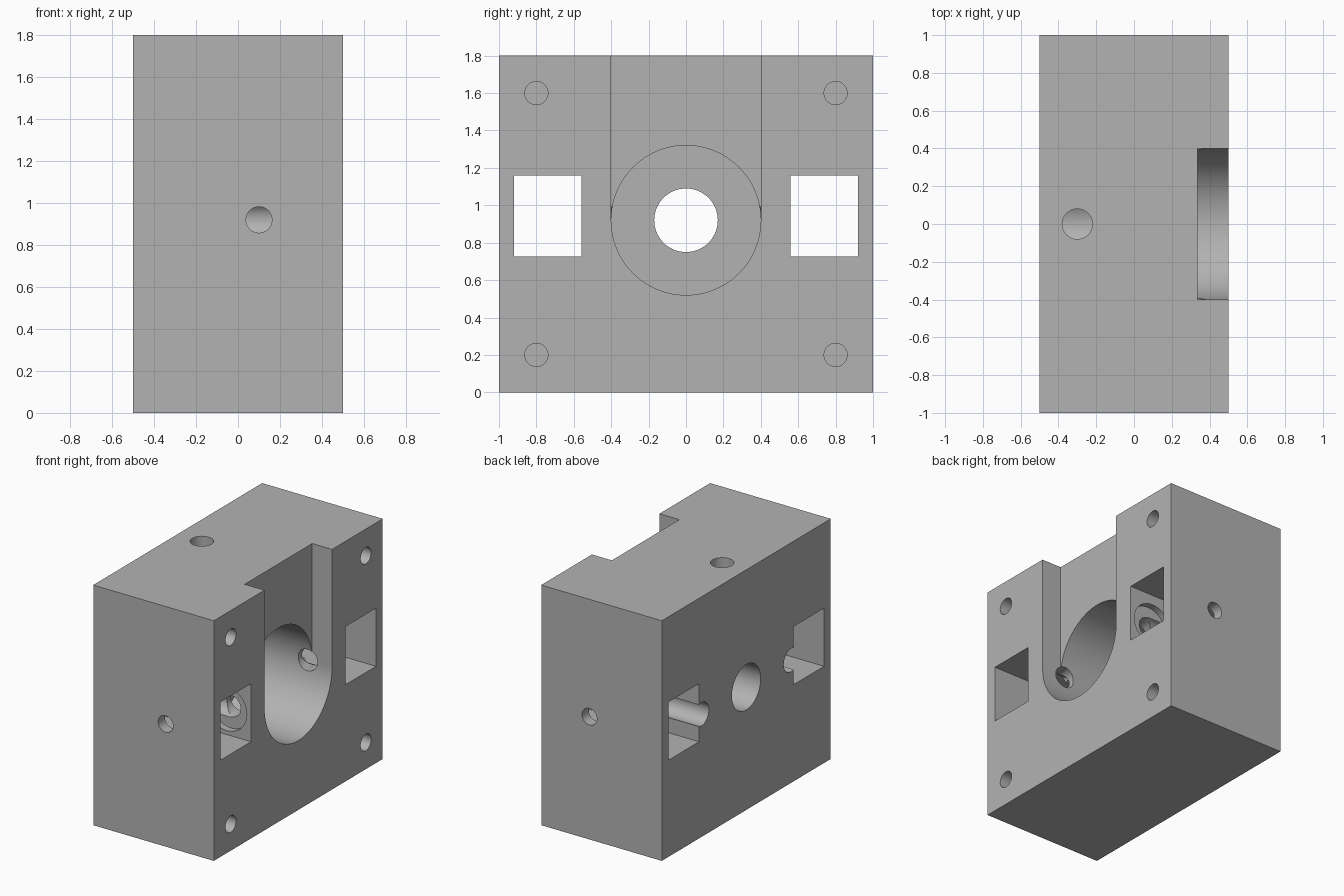
import bpy
from math import pi, radians

default = bpy.data.objects.get("Cube")
if default:
    bpy.data.objects.remove(default)

AXIS_Z = 0.92  # height of the main bore axis
ROT = {"X": (0, pi / 2, 0), "Y": (pi / 2, 0, 0), "Z": (0, 0, 0)}

grey = bpy.data.materials.new("plain grey")
grey.use_nodes = True
colour = (0.45, 0.45, 0.45, 1)
grey.diffuse_color = colour
grey.node_tree.nodes["Principled BSDF"].inputs["Base Color"].default_value = colour


def box(name, x, y, z):
    """Box from three (low, high) ranges."""
    ranges = (x, y, z)
    bpy.ops.mesh.primitive_cube_add(size=1, location=[(a + b) / 2 for a, b in ranges])
    ob = bpy.context.object
    ob.name = name
    ob.scale = [b - a for a, b in ranges]
    bpy.ops.object.transform_apply(location=False, rotation=False, scale=True)
    return ob


def rod(name, axis, radius, span, centre, sides=48):
    """Cylinder along an axis, between the two ends of span."""
    i = "XYZ".index(axis)
    loc = list(centre)
    loc[i] = sum(span) / 2
    bpy.ops.mesh.primitive_cylinder_add(vertices=sides, radius=radius, depth=span[1] - span[0],
                                        location=loc, rotation=ROT[axis])
    ob = bpy.context.object
    ob.name = name
    return ob


def cut(target, cutter):
    mod = target.modifiers.new(cutter.name, "BOOLEAN")
    mod.operation = "DIFFERENCE"
    mod.solver = "EXACT"
    mod.object = cutter
    cutter.hide_render = True
    bpy.context.view_layer.objects.active = target
    bpy.ops.object.modifier_apply(modifier=mod.name)
    bpy.data.objects.remove(cutter)


# Solid housing
block = box("housing_block", (-0.5, 0.5), (-1, 1), (0, 1.8))
block.data.materials.clear()
block.data.materials.append(grey)

# Main bore, shaft hole, open-topped slot and top screw hole
cut(block, rod("main_bore", "X", 0.4, (-0.18, 0.6), (0, 0, AXIS_Z), 96))
cut(block, box("top_slot", (0.335, 0.6), (-0.4, 0.4), (AXIS_Z, 1.9)))
cut(block, rod("shaft_hole", "X", 0.17, (-0.6, 0), (0, 0, AXIS_Z), 64))
cut(block, rod("top_hole", "Z", 0.08, (AXIS_Z, 1.9), (-0.3, 0, 0)))

for s in (-1, 1):
    def span(a, b):
        return tuple(sorted((s * a, s * b)))

    # Side window with its recess, inner hole and rounded channel
    cut(block, box("side_window", (-0.6, 0.6), span(0.56, 0.92), (0.725, 1.16)))
    cut(block, rod("inner_recess", "Y", 0.165, span(0.51, 0.7), (0.3, 0, AXIS_Z)))
    cut(block, rod("inner_hole", "Y", 0.08, span(0.3, 0.65), (0.3, 0, AXIS_Z)))
    cut(block, rod("side_channel", "X", 0.087, (-0.6, 0.3), (0, s * 0.53, AXIS_Z)))
    # Access hole through the outer wall
    cut(block, rod("access_hole", "Y", 0.062, span(0.8, 1.1), (0.1, 0, AXIS_Z)))
    # Blind corner holes
    for z in (0.2, 1.6):
        cut(block, rod("corner_hole", "X", 0.062, (0.1, 0.6), (0, s * 0.8, z)))

bpy.ops.object.select_all(action="DESELECT")
block.select_set(True)
bpy.context.view_layer.objects.active = block
bpy.ops.object.shade_smooth_by_angle(angle=radians(30))
